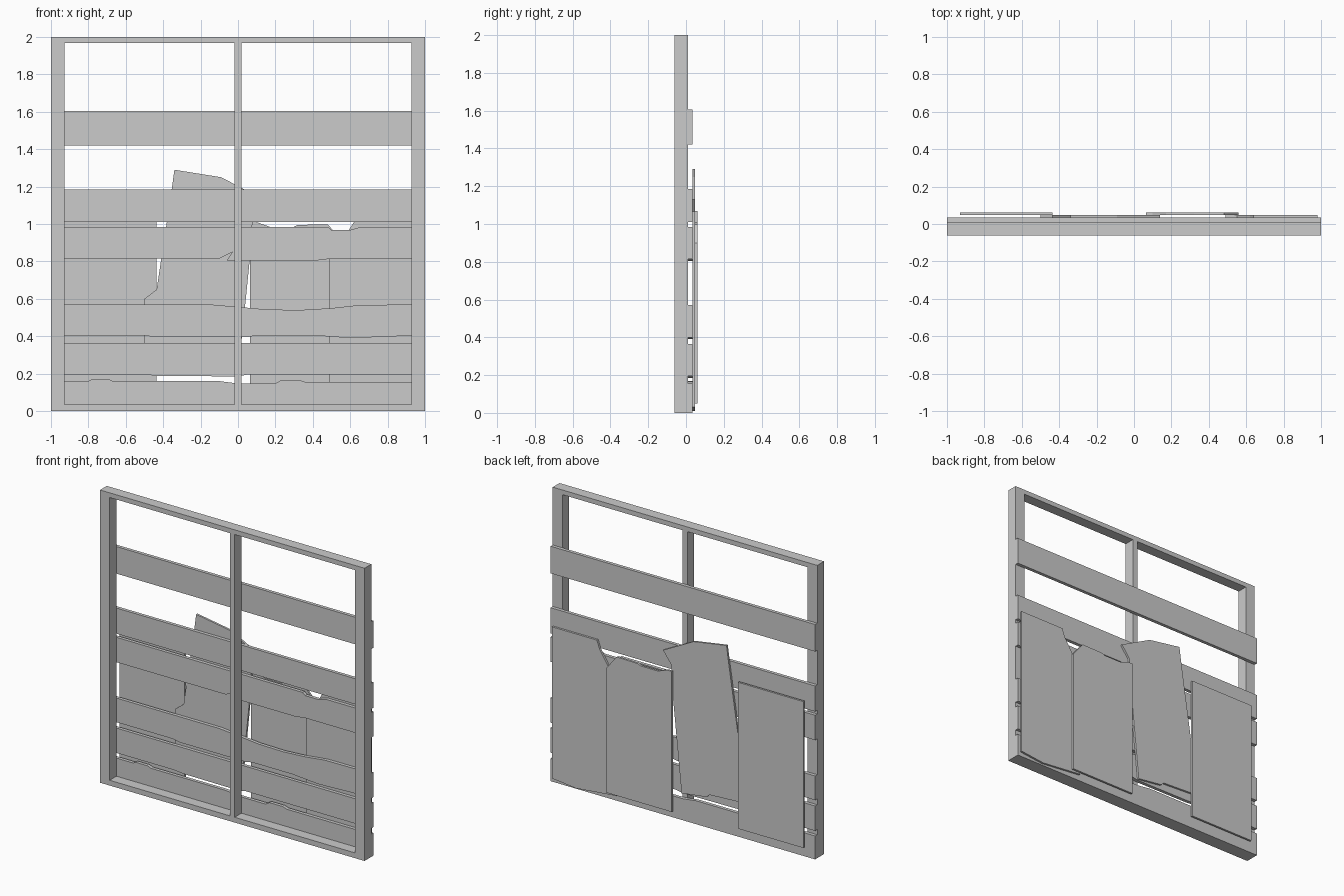
import bpy, bmesh


def slab(name, outline, y0, y1):
    """Solid slab from an x-z outline, spanning y0..y1."""
    bm = bmesh.new()
    face = bm.faces.new([bm.verts.new((x, y0, z)) for x, z in outline])
    out = bmesh.ops.extrude_face_region(bm, geom=[face])
    verts = [v for v in out["geom"] if isinstance(v, bmesh.types.BMVert)]
    bmesh.ops.translate(bm, vec=(0, y1 - y0, 0), verts=verts)
    bmesh.ops.recalc_face_normals(bm, faces=bm.faces)
    mesh = bpy.data.meshes.new(name)
    bm.to_mesh(mesh)
    bm.free()
    obj = bpy.data.objects.new(name, mesh)
    bpy.context.collection.objects.link(obj)
    return obj


def rect(x0, x1, z0, z1):
    return [(x0, z0), (x1, z0), (x1, z1), (x0, z1)]


FRONT, FRAME, PLANK, INNER, OUTER = -0.062, 0.011, 0.034, 0.048, 0.062

# Frame: two posts, two rails and a centre bar
for side, x0, x1 in (("left", -1, -0.927), ("right", 0.927, 1)):
    slab(side + "_post", rect(x0, x1, 0, 2), FRONT, FRAME)
slab("top_rail", rect(-0.927, 0.927, 1.968, 2), FRONT, FRAME)
slab("bottom_rail", rect(-0.927, 0.927, 0, 0.036), FRONT, FRAME)
slab("centre_bar", rect(-0.018, 0.018, 0.036, 1.968), FRONT, FRAME)

# Horizontal planks: (bottom edge, top edge), both left to right
planks = [
    ([(-1, 1.42), (1, 1.42)], [(-1, 1.605), (1, 1.605)]),
    ([(-1, 1.01), (1, 1.01)], [(-1, 1.185), (1, 1.185)]),
    ([(-1, 0.815), (-0.1, 0.815), (-0.03, 0.85), (-0.06, 0.805),
      (0.42, 0.805), (0.5, 0.815), (1, 0.815)],
     [(-1, 0.985), (0.48, 0.985), (0.5, 0.968), (0.6, 0.968),
      (0.66, 0.985), (1, 0.985)]),
    ([(-1, 0.405), (-0.5, 0.405), (-0.45, 0.395), (0.05, 0.395),
      (0.1, 0.405), (0.4, 0.405), (0.6, 0.39), (0.85, 0.4), (1, 0.4)],
     [(-1, 0.57), (-0.15, 0.57), (0, 0.557), (0.15, 0.543), (0.33, 0.54),
      (0.5, 0.55), (0.65, 0.567), (1, 0.57)]),
    ([(-1, 0.195), (-0.5, 0.195), (-0.43, 0.188), (0, 0.185),
      (0.05, 0.195), (1, 0.195)], [(-1, 0.365), (1, 0.365)]),
    ([(-1, 0), (1, 0)],
     [(-1, 0.16), (-0.8, 0.16), (-0.78, 0.17), (-0.69, 0.17), (-0.67, 0.16),
      (-0.1, 0.16), (0, 0.147), (0.2, 0.147), (0.23, 0.165), (0.33, 0.165),
      (0.36, 0.155), (1, 0.155)]),
]
for i, (low, high) in enumerate(planks):
    slab(f"plank_{i + 1}", low + high[::-1], FRAME, PLANK)

# Inner broken panels
slab("tall_broken_panel",
     [(-0.5, 0.25), (-0.21, 0.235), (-0.19, 0.215), (0.0, 0.19), (0.065, 0.83),
      (0.08, 1.05), (0.14, 1.13), (-0.09, 1.25), (-0.34, 1.29),
      (-0.355, 1.18), (-0.435, 0.65), (-0.5, 0.6)], PLANK, INNER)
slab("end_broken_panel",
     [(0.49, 0.04), (0.8, 0.01), (0.98, 0.03), (0.98, 1.065), (0.64, 1.065),
      (0.62, 1.01), (0.55, 0.9), (0.49, 0.88)], PLANK, INNER)

# Outer panels overlapping them
slab("plain_panel", rect(-0.93, -0.437, 0.07, 1.07), INNER, OUTER)
slab("jagged_panel",
     [(0.065, 0.05), (0.56, 0.05), (0.56, 0.9), (0.5, 0.975), (0.48, 0.998),
      (0.32, 0.995), (0.3, 0.985), (0.17, 0.985), (0.1, 1.01), (0.065, 1.01)],
     INNER, OUTER)
